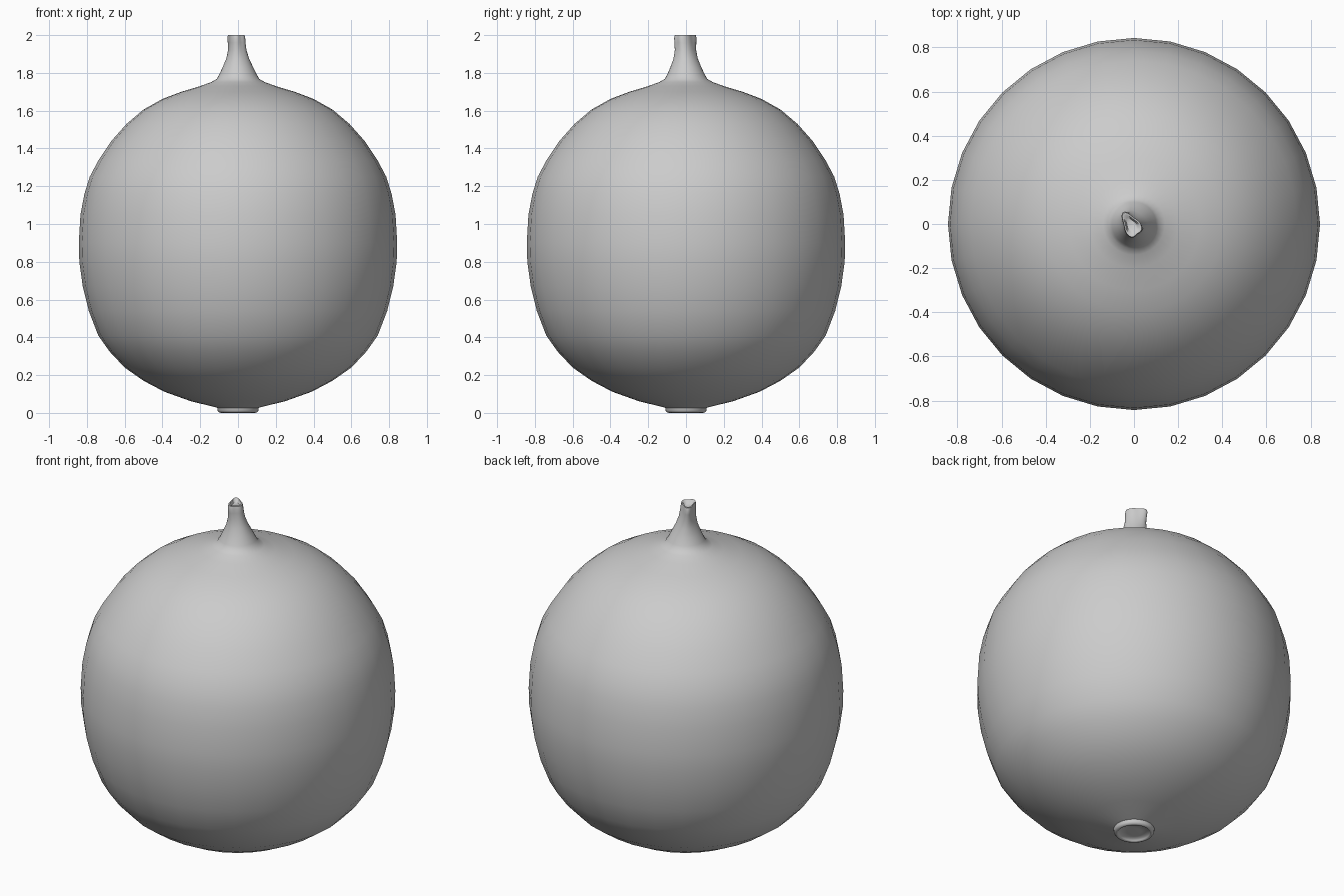
import bpy, bmesh, math

if "Cube" in bpy.data.objects:
    bpy.data.objects.remove(bpy.data.objects["Cube"])

SEG = 32


def circle(r, z):
    return [(r * math.cos(2 * math.pi * i / SEG), r * math.sin(2 * math.pi * i / SEG), z)
            for i in range(SEG)]


def cut_loop(size, z, blend):
    # stem section: a circle blending into a narrow, skewed rounded triangle
    pts = []
    for i in range(SEG):
        a = 2 * math.pi * i / SEG
        r = 1 + 0.16 * math.cos(3 * (a - math.radians(125)))
        u, v = 0.060 * r * math.cos(a - math.radians(120)), 0.038 * r * math.sin(a - math.radians(120))
        c, s = math.cos(math.radians(120)), math.sin(math.radians(120))
        x, y = u * c - v * s - 0.012 * 1, u * s + v * c - 0.005
        k = size if blend < 1 else 1
        cx, cy = k * math.cos(a), k * math.sin(a)
        if blend >= 1:
            pts.append((-0.012 + (x + 0.012) * size, -0.005 + (y + 0.005) * size, z))
        else:
            pts.append((cx * (1 - blend) + x * blend, cy * (1 - blend) + y * blend, z))
    return pts


def loft(name, loops, angle, cap_first=True, cap_last=True):
    bm = bmesh.new()
    rings = [[bm.verts.new(p) for p in loop] for loop in loops]
    for a, b in zip(rings, rings[1:]):
        for i in range(SEG):
            j = (i + 1) % SEG
            bm.faces.new((a[i], a[j], b[j], b[i]))
    if cap_first:
        bm.faces.new(rings[0][::-1])
    if cap_last:
        bm.faces.new(rings[-1])
    bmesh.ops.recalc_face_normals(bm, faces=bm.faces)
    mesh = bpy.data.meshes.new(name)
    bm.to_mesh(mesh)
    bm.free()
    obj = bpy.data.objects.new(name, mesh)
    bpy.context.collection.objects.link(obj)
    bpy.ops.object.select_all(action='DESELECT')
    obj.select_set(True)
    bpy.context.view_layer.objects.active = obj
    bpy.ops.object.shade_smooth_by_angle(angle=math.radians(angle))
    return obj


# Round fruit body flowing into the stem, ending in a slanted, hollowed cut
body = [(0.09, 0.02), (0.12, 0.03), (0.25, 0.062), (0.39, 0.112), (0.50, 0.17), (0.60, 0.24),
        (0.68, 0.325), (0.74, 0.41), (0.79, 0.54), (0.822, 0.67), (0.84, 0.80), (0.843, 0.90),
        (0.834, 1.05), (0.813, 1.16), (0.785, 1.25), (0.74, 1.335), (0.67, 1.44), (0.59, 1.53),
        (0.50, 1.606), (0.40, 1.662), (0.30, 1.70), (0.20, 1.73), (0.14, 1.752), (0.113, 1.768)]
stem = [(0.10, 1.79, 0), (0.085, 1.83, 0.1), (0.068, 1.875, 0.3), (0.055, 1.92, 0.6),
        (0.05, 1.96, 0.85), (1.0, 1.985, 1), (0.93, 2.0, 1), (0.75, 2.0, 1), (0.55, 1.985, 1)]
loft("fruit_body", [circle(r, z) for r, z in body] + [cut_loop(*s) for s in stem], 60)

# Raised scar ring underneath, with a shallow dished centre
scar = [(0.110, 0.032), (0.108, 0.012), (0.100, 0.002), (0.090, 0.0), (0.084, 0.006),
        (0.078, 0.014), (0.04, 0.012)]
loft("blossom_scar", [circle(r, z) for r, z in scar], 60, cap_first=False)
